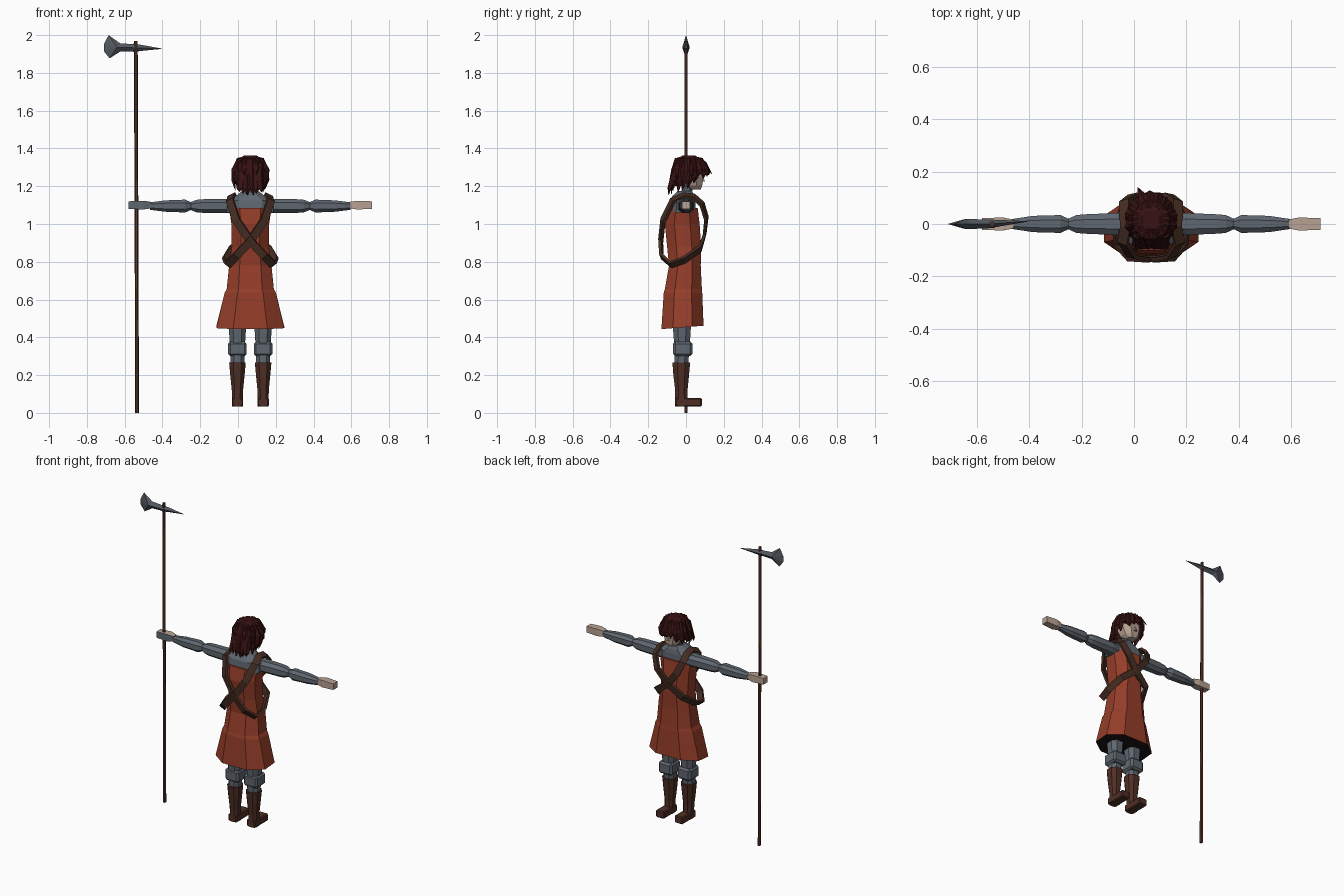
import bpy, bmesh, math, random
from mathutils import Vector

if "Cube" in bpy.data.objects:
    bpy.data.objects.remove(bpy.data.objects["Cube"])

random.seed(4)
CX = 0.065  # body centre line


def mat(name, col):
    m = bpy.data.materials.new(name)
    m.diffuse_color = (*col, 1)
    m.use_nodes = True
    m.node_tree.nodes["Principled BSDF"].inputs["Base Color"].default_value = m.diffuse_color
    return m


ORANGE = mat("rust_cloth", (0.30, 0.047, 0.022))
MAIL = mat("grey_mail", (0.115, 0.135, 0.16))
LEATHER = mat("brown_leather", (0.078, 0.028, 0.018))
STRAP = mat("dark_strap", (0.06, 0.026, 0.016))
HAIR = mat("dark_red_hair", (0.038, 0.006, 0.006))
SKIN = mat("skin", (0.48, 0.36, 0.29))
STEEL = mat("steel", (0.085, 0.095, 0.115))
WOOD = mat("pole_wood", (0.10, 0.035, 0.024))
SHADE = mat("skirt_lining", (0.008, 0.006, 0.006))


def finish(name, bm, *mats):
    bmesh.ops.recalc_face_normals(bm, faces=bm.faces)
    me = bpy.data.meshes.new(name)
    bm.to_mesh(me)
    bm.free()
    for m in mats:
        me.materials.append(m)
    ob = bpy.data.objects.new(name, me)
    bpy.context.collection.objects.link(ob)
    return ob


def add_loft(bm, rings, closed=False):
    rows = [[bm.verts.new(p) for p in r] for r in rings]
    n = len(rows[0])
    pairs = list(zip(rows, rows[1:])) + ([(rows[-1], rows[0])] if closed else [])
    for a, b in pairs:
        for i in range(n):
            j = (i + 1) % n
            bm.faces.new((a[i], a[j], b[j], b[i]))
    if not closed:
        bm.faces.new(rows[0])
        bm.faces.new(rows[-1])


def loft(name, rings, *mats, closed=False):
    bm = bmesh.new()
    add_loft(bm, rings, closed)
    return finish(name, bm, *mats)


OCT = [(1, -.45), (1, .45), (.5, 1), (-.5, 1), (-1, .45), (-1, -.45), (-.5, -1), (.5, -1)]


def zring(x, z, hw, y0, y1):
    """Eight sided horizontal ring."""
    return [(x + a * hw, (y0 + y1) / 2 + b * (y1 - y0) / 2, z) for a, b in OCT]


def box(name, lo, hi, m, bevel=0.0):
    bm = bmesh.new()
    bmesh.ops.create_cube(bm, size=1)
    for v in bm.verts:
        v.co = [(l + h) / 2 + c * (h - l) for l, h, c in zip(lo, hi, v.co)]
    if bevel:
        bmesh.ops.bevel(bm, geom=bm.edges[:], offset=bevel, segments=1, affect='EDGES')
    return finish(name, bm, m)


# Tunic with a flared skirt; the back hem hangs a little lower
tunic_rows = [(.45, .18, -.13, .093), (.635, .136, -.118, .086), (.655, .125, -.112, .084),
              (.78, .112, -.09, .078), (.88, .098, -.1, .08), (1.0, .1, -.112, .072),
              (1.085, .112, -.1, .062)]
rings = [zring(CX, *r) for r in tunic_rows]
rings[0] = [(x, y, z + .08 * (y + .05)) for x, y, z in rings[0]]
tunic = loft("tunic", rings, ORANGE, SHADE)
for f in tunic.data.polygons:
    if f.normal.z < -.8:
        f.material_index = 1

# Mail shoulders, collar and neck
loft("mail_shoulders", [zring(CX, z, w, a, b) for z, w, a, b in [
    (1.06, .122, -.092, .052), (1.125, .125, -.085, .05), (1.15, .075, -.07, .045),
    (1.175, .042, -.042, .032)]], MAIL)
loft("neck", [zring(CX, 1.15, .03, -.028, .03), zring(CX, 1.23, .03, -.015, .04)], MAIL)

# Head
loft("head", [zring(CX, z, w, a, b) for z, w, a, b in [
    (1.183, .028, .02, .078), (1.205, .05, -.02, .086), (1.25, .066, -.045, .088),
    (1.31, .068, -.05, .085), (1.345, .045, -.03, .06)]], SKIN)
loft("nose", [zring(CX, 1.225, .011, .07, .1), zring(CX, 1.255, .005, .07, .09)], SKIN)


# Hair: a cap with two layers of tapered locks
def lock(bm, pts, widths):
    pts = [Vector(p) for p in pts]
    core = Vector((CX, .015, 1.26))
    rows = []
    for i, p in enumerate(pts):
        t = (pts[min(i + 1, len(pts) - 1)] - pts[max(i - 1, 0)]).normalized()
        out = p - core
        out = (out - t * out.dot(t)).normalized()
        side = t.cross(out)
        w = widths[i]
        rows.append([p + side * w, p + out * w * .55, p - side * w, p - out * w * .55])
    add_loft(bm, rows)


bm = bmesh.new()
for layer, count in ((0, 17), (1, 12)):
    for k in range(count):
        a = 2 * math.pi * (k + .5 * layer) / count + random.uniform(-.1, .1)
        s, c = math.sin(a), math.cos(a)          # c = 1 at the face, -1 at the back
        front, back = max(c, 0), max(-c, 0)
        tip = 1.195 - .03 * back + .075 * front ** 2 + random.uniform(-.015, .02) + .03 * layer
        top = 1.355 - .005 * layer
        ry = .095 if c > 0 else .08
        lock(bm, [(CX + .015 * s, .015 + .015 * c, top),
                  (CX + .062 * s, .015 + .065 * c, top - .016),
                  (CX + (.084 + .006 * layer) * s, .015 + ry * c, 1.285),
                  (CX + .09 * s, .012 + (.09 + .016 * front) * c, (tip + 1.28) / 2),
                  (CX + .08 * s, .005 + (.085 + .03 * front) * c, tip)],
             [.014, .024, .026, .02, .002])
# Long nape locks and a forelock
for i in range(6):
    x = CX + (i - 2.5) * .023
    lock(bm, [(x, -.045, 1.32), (x * .9 + .006, -.07, 1.25), (x, -.088, 1.19),
              (x + random.uniform(-.01, .01), -.092, 1.15 + .008 * abs(i - 2.5))],
         [.016, .022, .018, .002])
lock(bm, [(.05, .06, 1.345), (.035, .1, 1.32), (.015, .138, 1.265)], [.018, .02, .002])
finish("hair_locks", bm, HAIR)
loft("hair_cap", [zring(CX, z, w, a, b) for z, w, a, b in [
    (1.2, .066, -.072, -.01), (1.26, .078, -.076, .02), (1.3, .08, -.073, .09),
    (1.34, .066, -.05, .082), (1.362, .035, -.02, .05)]], HAIR)


# Arms and hands, mirrored about the centre line
def xring(x, hy, hz):
    return [(x, b * hy, 1.095 + a * hz) for a, b in OCT]


arm_rows = [(.06, .034, .036), (.13, .042, .037), (.25, .037, .036), (.285, .034, .033),
            (.315, .02, .021), (.345, .034, .034), (.45, .031, .03), (.53, .019, .02)]
for side, s in (("right", 1), ("left", -1)):
    loft(side + "_arm", [xring(CX + s * x, hy, hz) for x, hy, hz in arm_rows], MAIL)
    hand = loft(side + "_hand", [[(CX + s * x, a * hy, 1.1 + b * hz) for a, b in
                                  ((1, 1), (-1, 1), (-1, -1), (1, -1))]
                                 for x, hy, hz in [(.525, .017, .017), (.565, .025, .023),
                                                   (.645, .022, .02)]], SKIN, MAIL)
    if s < 0:  # gripping hand has a mail backing
        for f in hand.data.polygons:
            if f.normal.y < -.6:
                f.material_index = 1

    # Legs: mail, knee pad, boot and foot
    x = CX + s * .068
    loft(side + "_leg", [zring(x, z, w, a, b) for z, w, a, b in [
        (.26, .036, -.062, .012), (.36, .04, -.062, .02), (.52, .05, -.075, .03)]], MAIL)
    box(side + "_knee_pad", (x - .049, -.068, .3), (x + .049, .034, .378), MAIL, .012)
    loft(side + "_boot", [zring(x, z, w, a, b) for z, w, a, b in [
        (.035, .029, -.057, .01), (.12, .03, -.057, .008), (.19, .037, -.066, .015),
        (.268, .044, -.072, .022)]], LEATHER)
    box(side + "_foot", (x - .03, -.057, .033), (x + .03, .084, .08), LEATHER, .006)

    # Crossed strap: a closed band from one shoulder to the opposite hip
    path = [Vector((CX - s * px, py, pz)) for px, py, pz in [
        (.095, -.01, 1.152), (.108, -.07, 1.125), (.075, -.122, 1.02), (0, -.134, .91),
        (-.075, -.13, .83), (-.12, -.08, .785), (-.13, -.01, .81), (-.095, .075, .87),
        (0, .098, .94), (.07, .108, 1.03), (.1, .085, 1.105), (.1, .04, 1.145)]]
    mid = sum(path, Vector()) / len(path)
    rows = []
    for i, p in enumerate(path):
        t = (path[(i + 1) % len(path)] - path[i - 1]).normalized()
        out = p - mid
        out = (out - t * out.dot(t)).normalized()
        wide = t.cross(out) * .021
        rows.append([p + wide + out * .008, p - wide + out * .008,
                     p - wide - out * .008, p + wide - out * .008])
    loft(side + "_strap", rows, STRAP, closed=True)

# Pole axe: shaft, blade and rear spike
loft("shaft", [[(x + .01 * math.cos(k * math.pi / 3), .01 * math.sin(k * math.pi / 3), z)
                for k in range(6)] for x, z in ((-.534, 0), (-.541, 1.97))], WOOD)

bm = bmesh.new()
outline = [(-.685, 2.0), (-.625, 1.957), (-.53, 1.95), (-.53, 1.915), (-.625, 1.912),
           (-.68, 1.877), (-.71, 1.915), (-.71, 1.952)]
rim = [bm.verts.new((x, 0, z)) for x, z in outline]
for s in (-1, 1):
    a = bm.verts.new((-.64, s * .02, 1.935))
    b = bm.verts.new((-.53, s * .015, 1.933))
    for i, j in ((4, 5), (5, 6), (6, 7), (7, 0), (0, 1)):
        bm.faces.new((rim[i], rim[j], a))
    bm.faces.new((rim[1], rim[2], b, a))
    bm.faces.new((rim[3], rim[4], a, b))
    bm.faces.new((rim[2], rim[3], b))
finish("axe_blade", bm, STEEL)
loft("axe_spike", [[(x, y + r * a, z + r * 1.3 * b) for a, b in ((1, 0), (0, 1), (-1, 0), (0, -1))]
                   for x, y, z, r in ((-.555, 0, 1.933, .017), (-.5, .004, 1.932, .011),
                                      (-.405, .01, 1.928, .001))], STEEL)
